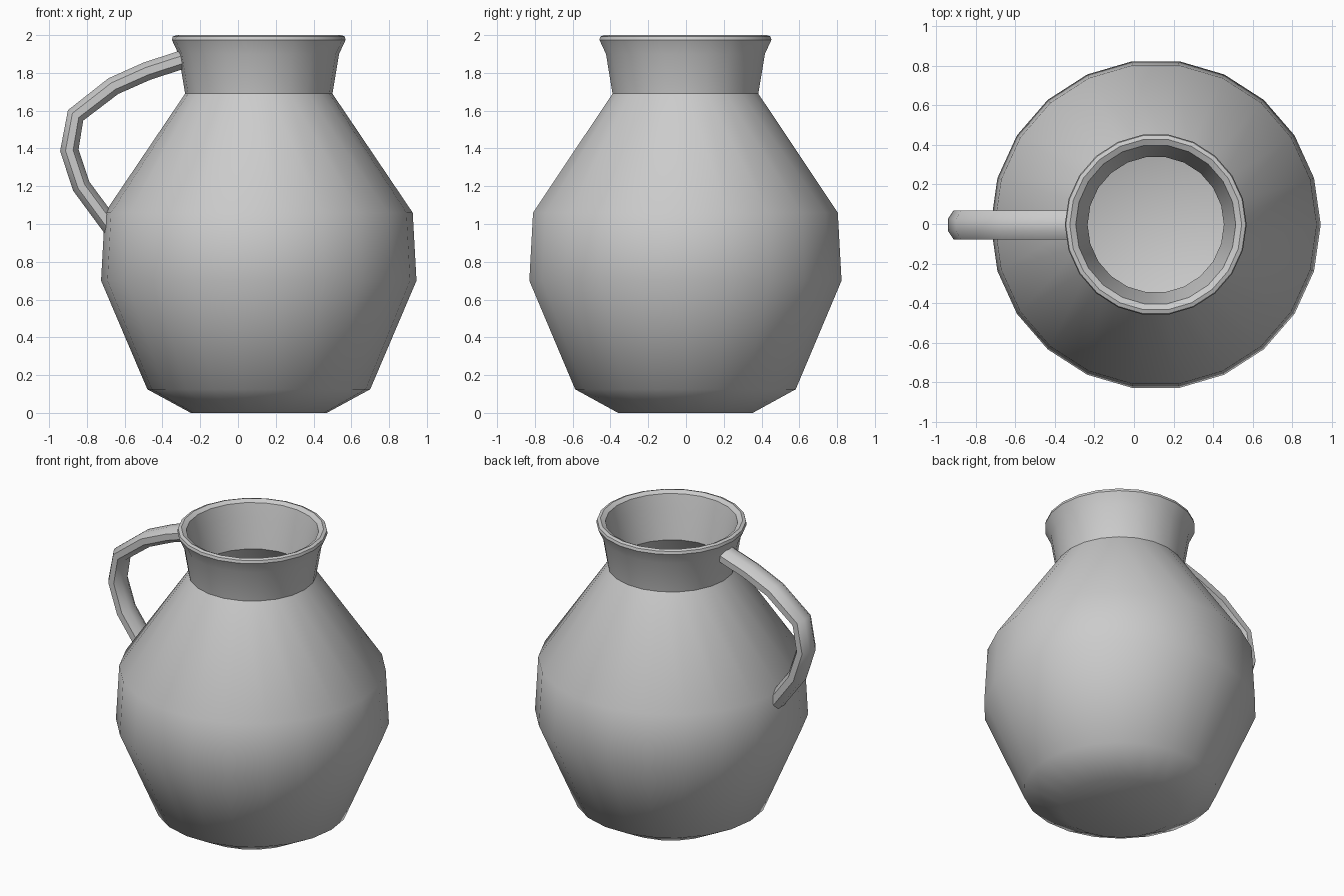
import bpy, bmesh, math
from mathutils import Vector

if "Cube" in bpy.data.objects:
    bpy.data.objects.remove(bpy.data.objects["Cube"])

CX, CY = 0.11, -0.003  # axis of the pot


def skin(name, rings, closed_ends=True):
    """Join successive rings of points with quads and cap both ends."""
    bm = bmesh.new()
    loops = [[bm.verts.new(p) for p in ring] for ring in rings]
    n = len(loops[0])
    for a, b in zip(loops, loops[1:]):
        for i in range(n):
            j = (i + 1) % n
            bm.faces.new((a[i], a[j], b[j], b[i]))
    if closed_ends:
        bm.faces.new(loops[0][::-1])
        bm.faces.new(loops[-1])
    bmesh.ops.recalc_face_normals(bm, faces=bm.faces[:])
    mesh = bpy.data.meshes.new(name)
    bm.to_mesh(mesh)
    bm.free()
    obj = bpy.data.objects.new(name, mesh)
    bpy.context.collection.objects.link(obj)
    bpy.ops.object.select_all(action='DESELECT')
    obj.select_set(True)
    bpy.context.view_layer.objects.active = obj
    bpy.ops.object.shade_smooth_by_angle(angle=math.radians(40))
    return obj


# Hollow pot: outer wall up to the rim, then the inner wall down to the floor
profile = [(0.36, 0.0), (0.59, 0.125), (0.835, 0.70), (0.815, 1.06),
           (0.39, 1.69), (0.425, 1.90), (0.46, 1.975), (0.455, 1.993),
           (0.435, 2.0), (0.405, 1.985), (0.385, 1.90), (0.345, 1.70),
           (0.765, 1.05), (0.785, 0.71), (0.55, 0.16), (0.34, 0.05)]
SIDES = 22
pot_rings = []
for r, z in profile:
    pot_rings.append([(CX + r * math.sin(math.tau * (i + 0.5) / SIDES),
                       CY + r * math.cos(math.tau * (i + 0.5) / SIDES), z)
                      for i in range(SIDES)])
skin("pot_body", pot_rings)

# Handle: flattened octagonal tube swept in the xz plane
path = [Vector(p) for p in [(-0.295, 1.87), (-0.48, 1.81), (-0.66, 1.73),
                            (-0.86, 1.575), (-0.893, 1.39), (-0.83, 1.20),
                            (-0.66, 0.97)]]
handle_rings = []
for k, p in enumerate(path):
    t = (path[min(k + 1, len(path) - 1)] - path[max(k - 1, 0)]).normalized()
    normal = Vector((-t.y, t.x))
    ring = []
    for i in range(8):
        a = math.tau * (i + 0.5) / 8
        q = p + normal * 0.053 * math.cos(a)
        ring.append((q.x, -0.005 + 0.079 * math.sin(a), q.y))
    handle_rings.append(ring)
skin("handle", handle_rings)
